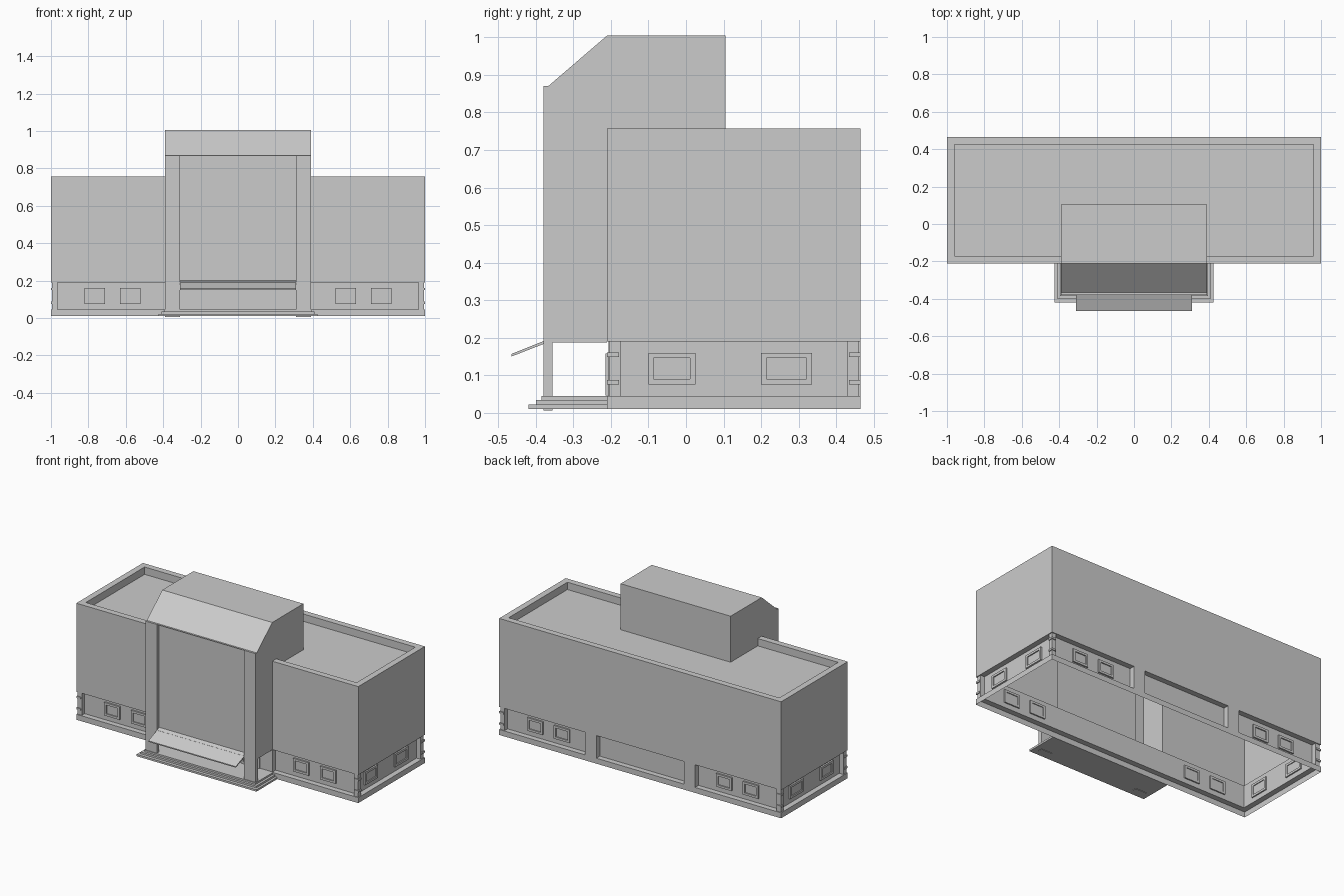
import bpy, bmesh
from math import radians
from mathutils import Matrix, Vector

if "Cube" in bpy.data.objects:
    bpy.data.objects.remove(bpy.data.objects["Cube"])


def finish(name, bm, matrix=None):
    bmesh.ops.recalc_face_normals(bm, faces=bm.faces)
    me = bpy.data.meshes.new(name)
    bm.to_mesh(me)
    bm.free()
    ob = bpy.data.objects.new(name, me)
    if matrix:
        ob.matrix_world = matrix
    bpy.context.collection.objects.link(ob)
    return ob


def box(name, x0, x1, y0, y1, z0, z1):
    bm = bmesh.new()
    bmesh.ops.create_cube(bm, size=1)
    for v in bm.verts:
        v.co = Vector((x0 if v.co.x < 0 else x1,
                       y0 if v.co.y < 0 else y1,
                       z0 if v.co.z < 0 else z1))
    return finish(name, bm)


def loft(name, loops, cap=(False, False), closed=True, skip=(), matrix=None):
    """Skin a list of equal-length point loops; skip holds (loop, segment) pairs."""
    bm = bmesh.new()
    rows = [[bm.verts.new(p) for p in loop] for loop in loops]
    n = len(rows[0])
    for i in range(len(rows) - 1):
        a, b = rows[i], rows[i + 1]
        for j in range(n if closed else n - 1):
            if (i, j) not in skip:
                k = (j + 1) % n
                bm.faces.new((a[j], a[k], b[k], b[j]))
    if cap[0]:
        bm.faces.new(rows[0])
    if cap[1]:
        bm.faces.new(rows[-1])
    return finish(name, bm, matrix)


def framed_panel(name, x, y, z, w, h, angle):
    """Raised frame with a sunken pane, standing through a wall; faces -y at angle 0."""
    def rect(inset, depth):
        a, b = w / 2 - inset, h / 2 - inset
        return [(-a, -depth, -b), (a, -depth, -b), (a, -depth, b), (-a, -depth, b)]
    loops = [rect(.014, -.003), rect(.014, -.008), rect(0, -.008),
             rect(0, .01), rect(.014, .01), rect(.014, .003)]
    m = Matrix.Translation((x, y, z)) @ Matrix.Rotation(radians(angle), 4, 'Z')
    loft(name, loops, cap=(True, True), matrix=m)


Y0, Y1 = -.21, .465      # main block front and back
TX, TY = .39, -.38       # tower half width and front
R = .035                 # ground floor recess


def plan(inset, z):
    x, a, b = 1 - inset, Y0 + inset, Y1 - inset
    return [(-x, a, z), (-TX, a, z), (TX, a, z), (x, a, z), (x, b, z), (-x, b, z)]


# Main block: plinth, recessed ground floor, upper walls, parapet and roof, open below
levels = [(0, .01), (0, .045), (R, .045), (R, .19), (0, .19), (0, .757), (.04, .757), (.04, .71)]
loft("main_block", [plan(*l) for l in levels], cap=(False, True), skip={(4, 1)})

# Tower front walls with a sunken central panel
path = [(-TX, Y0), (-TX, TY), (-.31, TY), (-.31, -.355), (.31, -.355), (.31, TY), (TX, TY), (TX, Y0)]
loft("tower_front", [[(x, y, z) for x, y in path] for z in (.19, .87)], closed=False)

# Tower top with sloped front
prof = [(-.355, .87), (TY, .87), (-.367, .87), (Y0, 1.005), (.105, 1.005), (.105, .70), (Y0, .70), (Y0, .87)]
loft("tower_top", [[(x, y, z) for y, z in prof] for x in (-TX, TX)],
     cap=(True, True), skip={(0, 5), (0, 6), (0, 7)})

# Porch ceiling, entrance wall, steps and canopy
box("porch_ceiling", -TX, TX, TY + .001, Y0, .188, .192)
box("entrance_wall", -TX, TX, Y0 + .004, Y0 + R, .045, .19)
for i, (x, y, z0, z1) in enumerate([(.425, -.42, .01, .022), (.41, -.40, .022, .034), (.395, -.385, .034, .045)]):
    box(f"step_{i + 1}", -x, x, y, Y0, z0, z1)
canopy = [(-.355, .201), (-.465, .157), (-.465, .15), (-.355, .193)]
loft("canopy", [[(x, y, z) for y, z in canopy] for x in (-.31, .31)], cap=(True, True))

for s, side in ((-1, "left"), (1, "right")):
    # Porch columns and flush rear piers
    xa, xb = sorted((s * .31, s * TX))
    box(f"porch_column_{side}", xa, xb, TY, -.355, .007, .19)
    box(f"rear_pier_{side}", xa, xb, Y1 - R, Y1, .045, .19)

    # Corner posts with two bands
    for y, t, end in ((Y0, 1, "front"), (Y1, -1, "back")):
        def post(name, gap, inner, z0, z1):
            px = sorted((s * (1 - gap), s * (1 - inner)))
            py = sorted((y + t * gap, y + t * inner))
            box(name, *px, *py, z0, z1)
        post(f"corner_post_{end}_{side}", .006, R, .045, .19)
        for i, z in enumerate((.082, .155)):
            post(f"corner_band_{end}_{side}_{i + 1}", 0, R - .004, z - .006, z + .006)

    # Windows on the front, back and ends
    for i, x in enumerate((.575, .765)):
        framed_panel(f"front_window_{side}_{i + 1}", s * x, Y0 + R, .118, .11, .084, 0)
        framed_panel(f"back_window_{side}_{i + 1}", s * x, Y1 - R, .118, .11, .084, 180)
    for i, (y, w) in enumerate(((-.0375, .125), (.2675, .135))):
        framed_panel(f"end_window_{side}_{i + 1}", s * (1 - R), y, .118, w, .084, 90 * s)

    # Entrance doors
    for i, x in enumerate((.076, .236)):
        framed_panel(f"door_{side}_{i + 1}", s * x, Y0 + .006, .102, .13, .112, 0)
